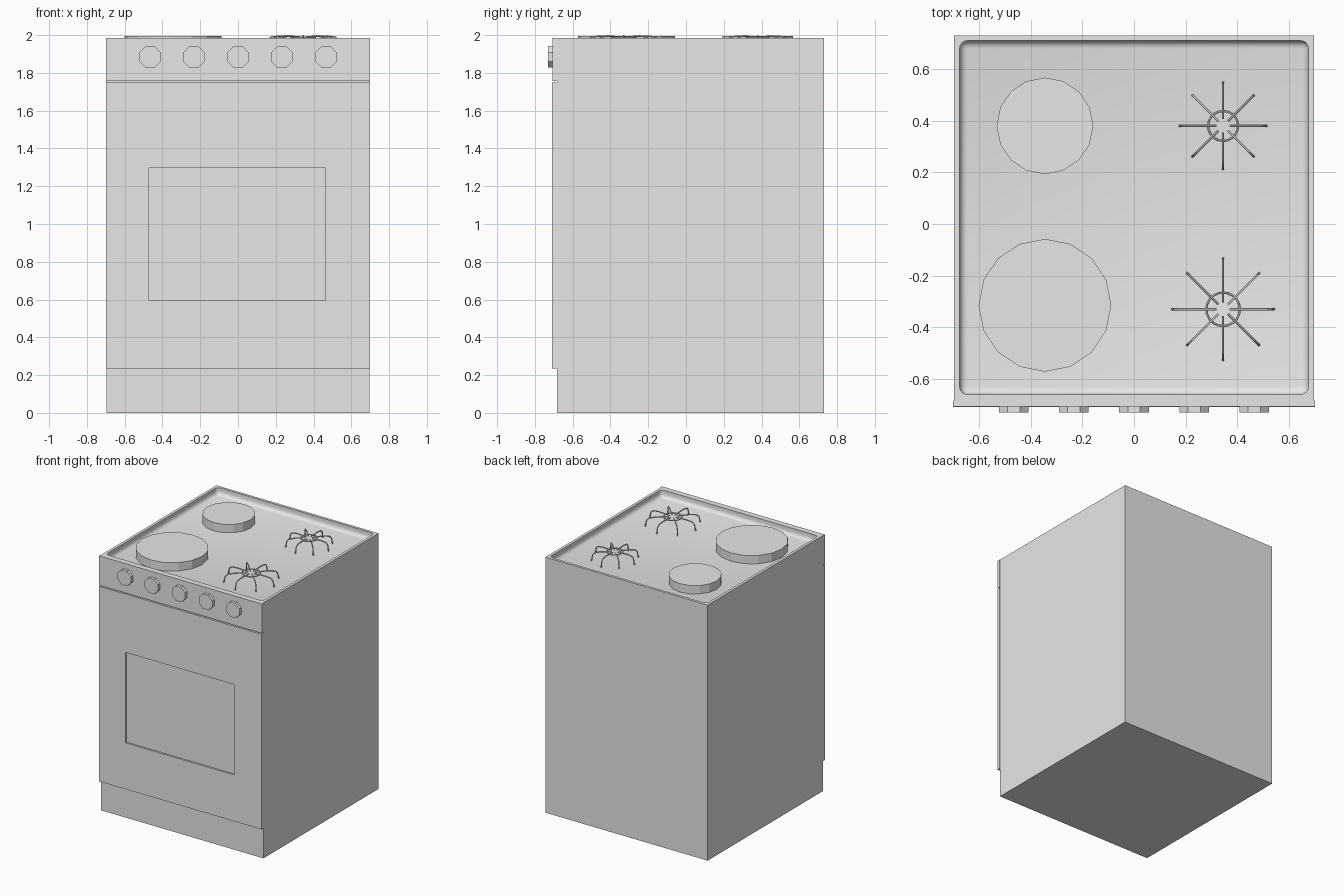
import bpy
from math import cos, sin, tau, pi

cube = bpy.data.objects.get("Cube")
if cube:
    bpy.data.objects.remove(cube, do_unlink=True)

enamel = bpy.data.materials.new("grey enamel")
enamel.use_nodes = True
enamel.diffuse_color = (0.8, 0.8, 0.8, 1)
enamel.node_tree.nodes["Principled BSDF"].inputs["Base Color"].default_value = (0.8, 0.8, 0.8, 1)


def finish(name):
    ob = bpy.context.object
    ob.name = ob.data.name = name
    ob.data.materials.append(enamel)
    return ob


def box(name, x, y, z):
    """Box from (min, max) pairs on each axis."""
    spans = (x, y, z)
    bpy.ops.mesh.primitive_cube_add(size=1, location=[(a + b) / 2 for a, b in spans])
    bpy.context.object.scale = [b - a for a, b in spans]
    bpy.ops.object.transform_apply(location=False, rotation=False, scale=True)
    return finish(name)


def cylinder(name, sides, radius, depth, location, rotation=(0, 0, 0)):
    bpy.ops.mesh.primitive_cylinder_add(vertices=sides, radius=radius, depth=depth,
                                        location=location, rotation=rotation)
    return finish(name)


def cut(target, cutter):
    mod = target.modifiers.new("cut", 'BOOLEAN')
    mod.operation = 'DIFFERENCE'
    mod.solver = 'EXACT'
    mod.object = cutter
    bpy.context.view_layer.objects.active = target
    bpy.ops.object.modifier_apply(modifier=mod.name)
    bpy.data.objects.remove(cutter, do_unlink=True)


# Body with a sunken, round-cornered hob tray
FLOOR = 1.93
body = box("body", (-0.697, 0.697), (-0.683, 0.73), (0, 1.985))
tray = box("tray_cutter", (-0.675, 0.675), (-0.66, 0.71), (FLOOR, 2.2))
bevel = tray.modifiers.new("round", 'BEVEL')
bevel.width, bevel.segments = 0.03, 4
bpy.ops.object.modifier_apply(modifier=bevel.name)
cut(body, tray)
bpy.ops.object.select_all(action='DESELECT')
body.select_set(True)
bpy.ops.object.shade_smooth_by_angle(angle=0.6)

# Oven door with a shallow window recess, and the control panel above it
door = box("oven_door", (-0.7, 0.7), (-0.709, -0.683), (0.235, 1.75))
cut(door, box("window_cutter", (-0.47, 0.463), (-0.8, -0.695), (0.595, 1.297)))
box("control_panel", (-0.7, 0.7), (-0.706, -0.683), (1.757, 1.985))

# Knobs
for i in range(5):
    cylinder(f"knob_{i + 1}", 8, 0.062, 0.03, ((i - 2) * 0.233, -0.715, 1.885),
             (pi / 2, tau / 16, 0))

# Solid hotplates
for name, y, radius in (("front_hotplate", -0.315, 0.257), ("back_hotplate", 0.38, 0.187)):
    cylinder(name, 16, radius, 1.995 - FLOOR, (-0.345, y, (1.995 + FLOOR) / 2))


# Gas burner grates: a ring and eight bent legs
def grate(name, y, ring, reach):
    curve = bpy.data.curves.new(name, 'CURVE')
    curve.dimensions = '3D'
    curve.bevel_depth = 0.0045
    curve.bevel_resolution = 1
    curve.use_fill_caps = True

    def path(points, cyclic=False):
        spline = curve.splines.new('POLY')
        spline.points.add(len(points) - 1)
        for p, co in zip(spline.points, points):
            p.co = (*co, 1)
        spline.use_cyclic_u = cyclic

    path([(ring * cos(tau * i / 20), ring * sin(tau * i / 20), 1.988) for i in range(20)], True)
    # Each leg runs outward, then bends down to the tray
    profile = ((0.026, 1.99), (reach * 0.6, 1.9955), (reach * 0.86, 1.99),
               (reach * 0.95, 1.975), (reach, FLOOR))
    for k in range(8):
        a = tau * k / 8
        path([(r * cos(a), r * sin(a), z) for r, z in profile])
    ob = bpy.data.objects.new(name, curve)
    ob.location = (0.345, y, 0)
    bpy.context.collection.objects.link(ob)
    bpy.ops.object.select_all(action='DESELECT')
    ob.select_set(True)
    bpy.context.view_layer.objects.active = ob
    bpy.ops.object.convert(target='MESH')
    finish(name)
    bpy.ops.object.shade_smooth_by_angle()


grate("front_grate", -0.33, 0.065, 0.197)
grate("back_grate", 0.38, 0.058, 0.168)
